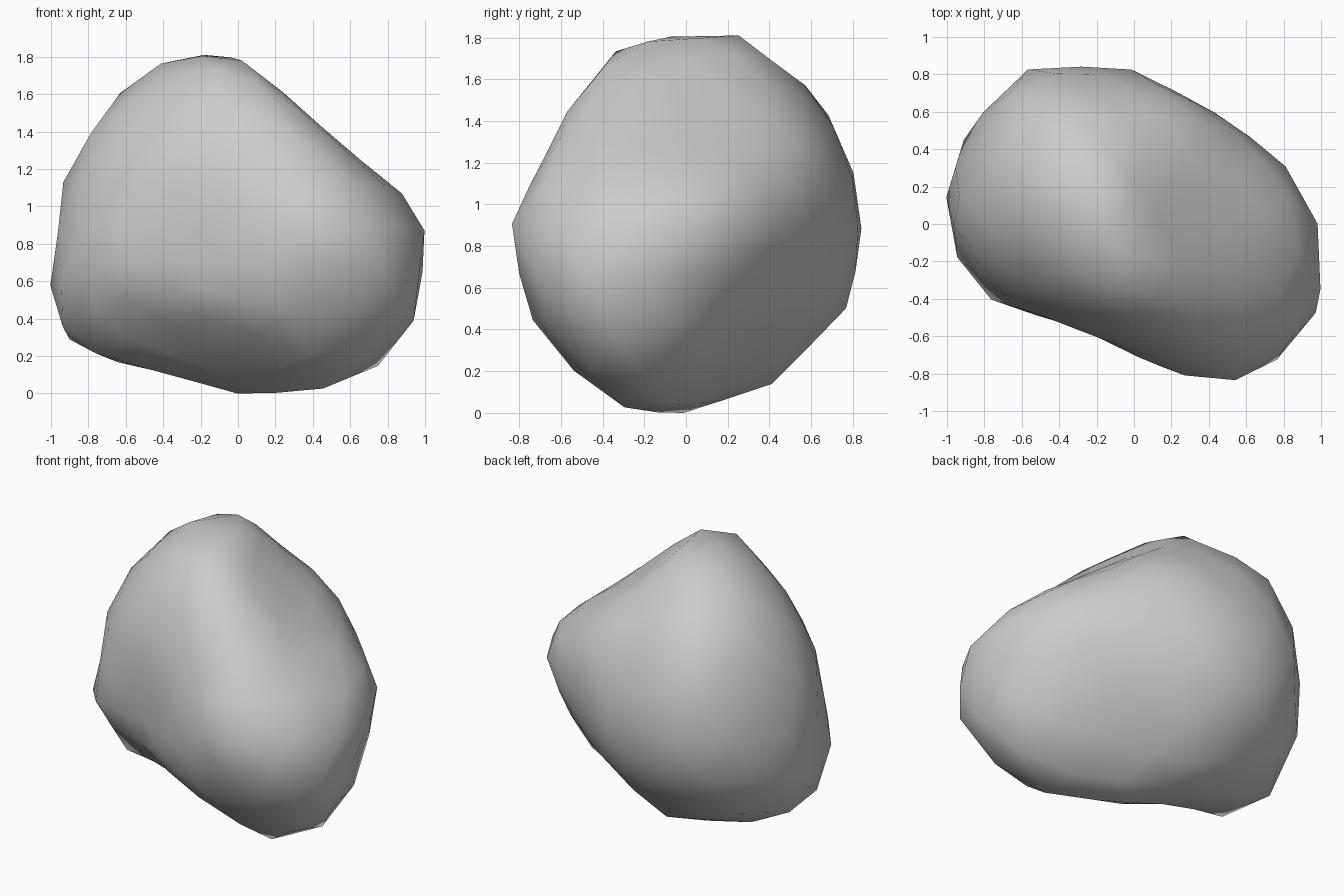
import bpy, bmesh
from math import radians, sin, cos, exp
from mathutils import Vector

if "Cube" in bpy.data.objects:
    bpy.data.objects.remove(bpy.data.objects["Cube"])

CENTRE = Vector((0, 0, 0.907))


def axes(azimuth_x, azimuth_y, elev):
    """Screen right and up vectors for a camera in a horizontal direction."""
    d = Vector((azimuth_x, azimuth_y, 0)).normalized()
    e = radians(elev)
    return Vector((-d.y, d.x, 0)), Vector((-d.x * sin(e), -d.y * sin(e), cos(e)))


# Outlines of the boulder, clockwise; heights of the first two are above ground
front = [(-.15, 1.81), (.06, 1.80), (.84, 1.09), (1, .83), (.99, .70), (.92, .35), (.77, .19),
         (.35, .02), (-.04, 0), (-.9, .30), (-1, .61), (-.97, 1.04), (-.67, 1.57), (-.39, 1.76)]
side = [(-.15, 1.81), (.25, 1.81), (.63, 1.53), (.82, 1.10), (.84, .81), (.77, .51), (.39, .14),
        (-.05, 0), (-.28, .02), (-.48, .15), (-.77, .52), (-.84, .89), (-.63, 1.36), (-.33, 1.74)]
plan = [(-.54, .84), (-.06, .84), (.39, .62), (.74, .39), (1, -.07), (.99, -.46), (.8, -.7),
        (.51, -.84), (.31, -.82), (-.76, -.42), (-.95, -.18), (-1, .23), (-.86, .56)]
front_right = [(.01, .96), (.37, .69), (.65, .38), (.84, -.04), (.76, -.55), (.51, -.92),
               (.21, -1.01), (-.66, -.51), (-.87, -.14), (-.78, .37), (-.61, .66), (-.31, .92)]
back_left = [(.04, .89), (.35, .83), (.62, .49), (.77, .21), (.88, -.37), (.77, -.76),
             (.38, -.89), (-.07, -.885), (-.6, -.46), (-.84, .06), (-.76, .29), (-.19, .74)]
back_right = [(.29, .84), (.74, .65), (.95, .30), (1.02, -.24), (.88, -.67), (.46, -.88),
              (-.45, -.77), (-.77, -.65), (-1.08, -.26), (-1.0, .16), (-.79, .35)]

lift = lambda pts: [(u, v - CENTRE.z) for u, v in pts]
views = [
    (lift(front), axes(0, -1, 0)),
    (lift(side), axes(1, 0, 0)),
    (plan, (Vector((1, 0, 0)), Vector((0, 1, 0)))),
    (front_right, axes(cos(radians(55)), -sin(radians(55)), 20)),
    (back_left, axes(-cos(radians(55)), sin(radians(55)), 20)),
    (back_right, axes(cos(radians(55)), sin(radians(55)), -30)),
]

# Tangent planes (normal, distance) along every outline edge and corner
planes = []
for pts, (right, up) in views:
    pts = [Vector(p) for p in pts]
    edge_n = []
    for i, p in enumerate(pts):
        e = (pts[(i + 1) % len(pts)] - p).normalized()
        edge_n.append(Vector((-e.y, e.x)))
    corner_n = [(edge_n[i - 1] + n).normalized() for i, n in enumerate(edge_n)]
    for n in edge_n + corner_n:
        planes.append((right * n.x + up * n.y, max(n.dot(p) for p in pts)))

# Boulder: coarse ball, softly trimmed by the tangent planes
bm = bmesh.new()
bmesh.ops.create_icosphere(bm, subdivisions=3, radius=1)
for v in bm.verts:
    d = v.co.normalized()
    total = sum((n.dot(d) / h) ** 14 for n, h in planes if n.dot(d) > 0.05)
    v.co = d * total ** (-1 / 14) * 1.1

# Pull the surface until it touches each tangent plane
for sigma in (.5, .4, .32, .25, .2):
    for _ in range(6):
        for n, h in planes:
            tip = max(bm.verts, key=lambda v: n.dot(v.co)).co.copy()
            gap = h - n.dot(tip)
            for v in bm.verts:
                w = exp(-(v.co - tip).length_squared / sigma ** 2)
                v.co += n * (gap * w * 0.5)
    if sigma > .3:
        bmesh.ops.smooth_vert(bm, verts=bm.verts[:], factor=0.25,
                              use_axis_x=True, use_axis_y=True, use_axis_z=True)

for v in bm.verts:
    v.co += CENTRE

# Shallow hollows: under the front left shoulder and in the front face
for place, push, size in [((-.4, -.42, .17), (.02, .05, .05), .25),
                          ((-.4, -.58, .8), (.01, .03, 0), .35)]:
    for v in bm.verts:
        w = exp(-(v.co - Vector(place)).length_squared / size ** 2)
        v.co += Vector(push) * w

low = min(v.co.z for v in bm.verts)
for v in bm.verts:
    v.co.z -= low
bmesh.ops.recalc_face_normals(bm, faces=bm.faces[:])
for f in bm.faces:
    f.smooth = True

mesh = bpy.data.meshes.new("boulder")
bm.to_mesh(mesh)
bm.free()
boulder = bpy.data.objects.new("boulder", mesh)
bpy.context.collection.objects.link(boulder)
